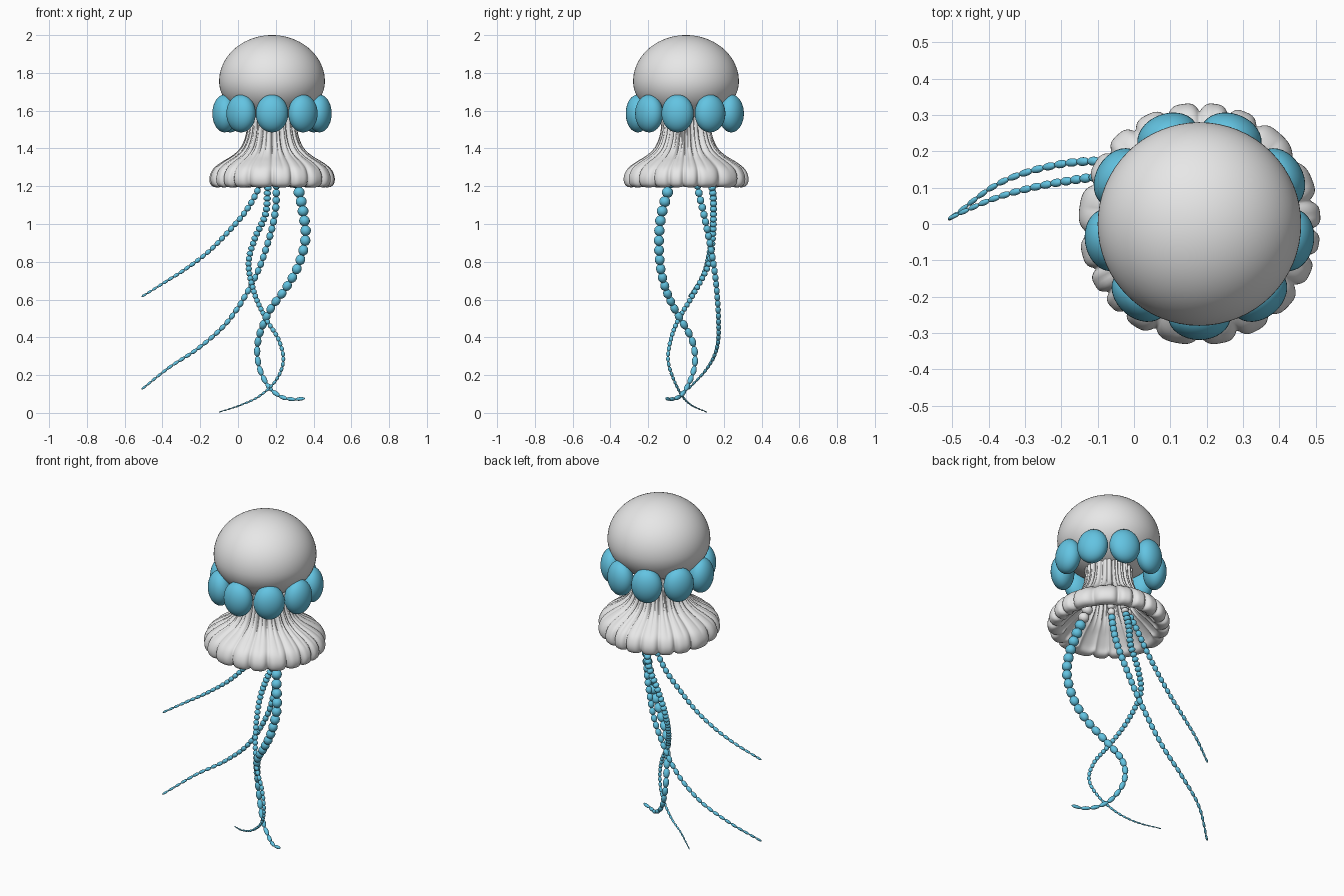
import bpy, bmesh, math
from mathutils import Vector, Matrix

if "Cube" in bpy.data.objects:
    bpy.data.objects.remove(bpy.data.objects["Cube"])

CX = 0.18  # the body axis sits right of the origin


def material(name, rgb):
    m = bpy.data.materials.new(name)
    m.diffuse_color = (*rgb, 1)
    m.use_nodes = True
    m.node_tree.nodes["Principled BSDF"].inputs["Base Color"].default_value = m.diffuse_color
    return m


GREY = material("pale grey", (0.8, 0.8, 0.8))
BLUE = material("sea blue", (0.125, 0.55, 0.76))


def finish(bm, name, mats):
    bmesh.ops.recalc_face_normals(bm, faces=bm.faces)
    for f in bm.faces:
        f.smooth = True
    me = bpy.data.meshes.new(name)
    bm.to_mesh(me)
    bm.free()
    for m in mats:
        me.materials.append(m)
    ob = bpy.data.objects.new(name, me)
    bpy.context.collection.objects.link(ob)
    return ob


def spline(pts, steps):
    """Catmull-Rom samples through the points."""
    p = [Vector(q) for q in pts]
    p = [2 * p[0] - p[1]] + p + [2 * p[-1] - p[-2]]
    out = []
    for i in range(1, len(p) - 2):
        a, b, c, d = p[i - 1:i + 3]
        for k in range(steps):
            t = k / steps
            out.append(0.5 * (2 * b + (c - a) * t + (2 * a - 5 * b + 4 * c - d) * t * t
                              + (3 * b - a - 3 * c + d) * t ** 3))
    return out + [p[-2]]


def revolve(name, profile, segs, shape, mat):
    """Spin (radius, z) points about the body axis; shape(r, z, angle) bends them."""
    bm = bmesh.new()
    rings = []
    for r, z in profile:
        ring = []
        for i in range(segs):
            a = 2 * math.pi * i / segs
            rr, zz = shape(r, z, a)
            ring.append(bm.verts.new((CX + rr * math.cos(a), rr * math.sin(a), zz)))
        rings.append(ring)
    for lo, hi in zip(rings, rings[1:]):
        for i in range(segs):
            j = (i + 1) % segs
            bm.faces.new((lo[i], lo[j], hi[j], hi[i]))
    bmesh.ops.remove_doubles(bm, verts=bm.verts, dist=1e-5)
    return finish(bm, name, [mat])


# Dome: upper half is taller than the lower half
dome = []
for i in range(41):
    a = math.pi * i / 40
    dome.append((0.28 * math.sin(a), 1.755 + (0.245 if i < 20 else 0.21) * math.cos(a)))
revolve("dome", dome, 64, lambda r, z, a: (r, z), GREY)

# Ring of nine egg-shaped lobes under the dome
for k in range(9):
    a = math.radians(-90 + 40 * k)
    bm = bmesh.new()
    mat = (Matrix.Translation((CX + 0.255 * math.cos(a), 0.255 * math.sin(a), 1.585))
           @ Matrix.Rotation(a, 4, 'Z') @ Matrix.Diagonal((0.064, 0.086, 0.1, 1)))
    bmesh.ops.create_uvsphere(bm, u_segments=32, v_segments=20, radius=1, matrix=mat)
    finish(bm, f"collar_lobe_{k + 1}", [BLUE])


# Pleated skirt: flared outside, rolled rim, hollow inside
def pleat(r, z, a):
    w = a + 0.07 * math.sin(3 * a + 1) + 0.04 * math.sin(5 * a)
    fold = (1 - abs(math.sin(10 * w))) ** 2
    fine = (1 - abs(math.sin(20 * w + 0.6 * math.sin(2 * a)))) ** 2
    up = min(1, max(0, (z - 1.28) / 0.12))
    return r * (1 - (0.075 + 0.03 * up) * fold - 0.06 * up * fine), z + 0.008 * fold * (1 - up)


skirt = [(0.13, 1.60), (0.135, 1.50), (0.15, 1.44), (0.175, 1.395), (0.215, 1.36),
         (0.268, 1.328), (0.312, 1.293), (0.332, 1.25), (0.328, 1.212), (0.305, 1.195),
         (0.272, 1.2), (0.25, 1.228), (0.21, 1.27), (0.16, 1.32), (0.125, 1.38),
         (0.1, 1.46), (0.0, 1.5)]
skirt = [(max(0, p[0]), p[1]) for p in spline([(r, z, 0) for r, z in skirt], 4)]
revolve("pleated_skirt", skirt, 320, pleat, GREY)


# Beaded tentacles: ellipsoids strung along a curve, grey where they join the skirt
def tentacle(name, pts, gap, r0, r1):
    path = spline(pts, 24)
    dist = [0]
    for a, b in zip(path, path[1:]):
        dist.append(dist[-1] + (b - a).length)
    n = round(dist[-1] / gap)
    gap = dist[-1] / n

    def at(s):
        i = 0
        while i < len(path) - 2 and dist[i + 1] < s:
            i += 1
        return path[i].lerp(path[i + 1], (s - dist[i]) / (dist[i + 1] - dist[i]))

    bm = bmesh.new()
    for k in range(n):
        a, b = at(k * gap), at((k + 1) * gap)
        mid = at((k + 0.5) * gap)
        r = r0 + (r1 - r0) * ((k + 0.5) / n) ** 1.4
        mat = (Matrix.Translation(mid) @ (b - a).to_track_quat('Z', 'Y').to_matrix().to_4x4()
               @ Matrix.Diagonal((r, r, gap * 0.54, 1)))
        new = bmesh.ops.create_uvsphere(bm, u_segments=14, v_segments=10, radius=1, matrix=mat)
        for f in {f for v in new["verts"] for f in v.link_faces}:
            f.material_index = 0 if mid.z < 1.25 else 1
    finish(bm, name, [BLUE, GREY])


tentacle("thick_tentacle", [
    (.27, -.06, 1.34), (.32, -.095, 1.18), (.347, -.13, 1.05), (.357, -.143, .92),
    (.315, -.135, .77), (.246, -.105, .65), (.167, -.055, .54), (.108, .03, .39),
    (.108, .047, .26), (.155, .012, .15), (.22, -.03, .09), (.29, -.08, .072),
    (.353, -.105, .077)], 0.053, 0.031, 0.009)

tentacle("short_trailing_tentacle", [
    (.15, .1, 1.32), (.105, .14, 1.18), (.035, .145, 1.06), (-.055, .135, .955),
    (-.16, .122, .85), (-.28, .1, .76), (-.39, .068, .69), (-.51, .015, .615)],
    0.035, 0.018, 0.006)

tentacle("long_trailing_tentacle", [
    (.2, .04, 1.34), (.203, .065, 1.18), (.195, .095, 1.05), (.155, .128, .89),
    (.085, .157, .706), (-.045, .172, .495), (-.2, .165, .35), (-.365, .115, .24),
    (-.51, .012, .125)], 0.04, 0.021, 0.006)

tentacle("thin_curling_tentacle", [
    (.17, .1, 1.34), (.157, .14, 1.18), (.145, .145, 1.05), (.088, .14, .92),
    (.056, .12, .786), (.088, .04, .63), (.15, -.04, .495), (.214, -.08, .39),
    (.24, -.095, .28), (.204, -.065, .177), (.115, -.02, .09), (.01, .03, .04),
    (-.1, .11, .004)], 0.028, 0.021, 0.003)
